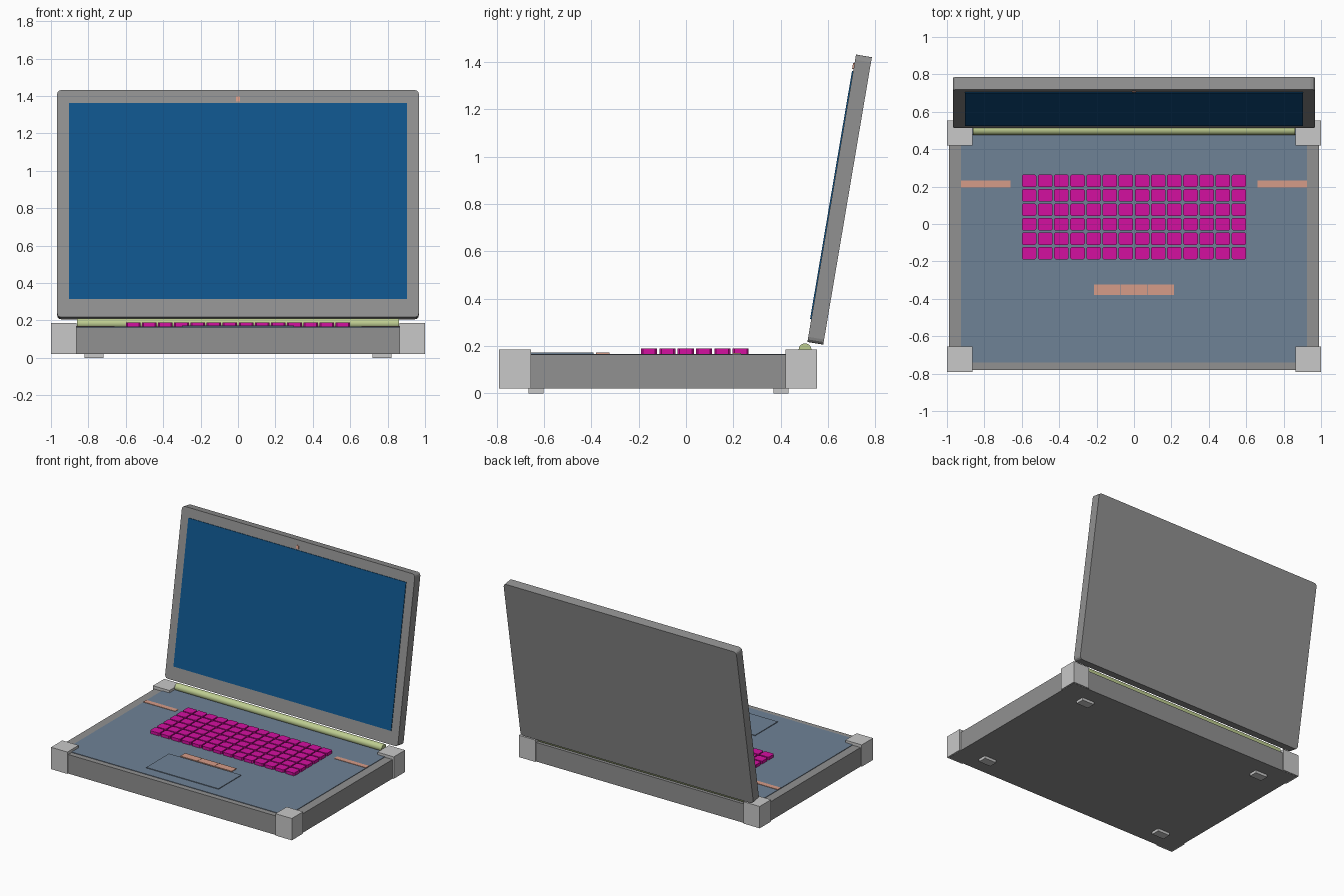
import bpy, math
from mathutils import Matrix, Vector

if "Cube" in bpy.data.objects:
    bpy.data.objects.remove(bpy.data.objects["Cube"])


def material(name, rgb):
    m = bpy.data.materials.new(name)
    lin = [(c / 255 / 12.92) if c < 10 else ((c / 255 + 0.055) / 1.055) ** 2.4 for c in rgb]
    m.diffuse_color = (*lin, 1)
    m.use_nodes = True
    m.node_tree.nodes["Principled BSDF"].inputs["Base Color"].default_value = m.diffuse_color
    return m


GREY = material("case grey", (145, 145, 145))
LIGHT = material("light grey", (200, 200, 200))
SLATE = material("slate deck", (111, 130, 150))
BLUE = material("screen blue", (15, 85, 140))
PINK = material("key magenta", (212, 16, 160))
TAN = material("tan accent", (214, 156, 136))
GREEN = material("hinge green", (190, 205, 145))


def box(name, x, y, z, mat, bevel=0, axis=None, segments=2):
    """Box from (min, max) ranges; bevels only edges parallel to axis when given."""
    bpy.ops.mesh.primitive_cube_add(size=1)
    ob = bpy.context.object
    ob.name = name
    size = Vector((x[1] - x[0], y[1] - y[0], z[1] - z[0]))
    mid = Vector((x[0] + x[1], y[0] + y[1], z[0] + z[1])) / 2
    ob.data.transform(Matrix.Translation(mid) @ Matrix.Diagonal((*size, 1)))
    ob.data.materials.append(mat)
    if bevel:
        weights = ob.data.attributes.new("bevel_weight_edge", "FLOAT", "EDGE")
        for e in ob.data.edges:
            a, b = (ob.data.vertices[i].co for i in e.vertices)
            weights.data[e.index].value = float(abs((a - b).normalized()[axis]) > 0.9)
        mod = ob.modifiers.new("bevel", "BEVEL")
        mod.limit_method = "WEIGHT"
        mod.width, mod.segments = bevel, segments
    return ob


def sides(lo, hi):
    return (("left", (-hi, -lo)), ("right", (lo, hi)))


# Base and deck
box("base_body", (-0.99, 0.99), (-0.78, 0.543), (0.02, 0.163), GREY)
box("deck_plate", (-0.925, 0.925), (-0.74, 0.505), (0.16, 0.167), SLATE)
box("touchpad", (-0.3, 0.3), (-0.66, -0.39), (0.165, 0.172), SLATE)

# Corner bumpers, feet and speaker strips
for side, xr in sides(0.864, 1.0):
    box(side + "_front_corner", xr, (-0.79, -0.656), (0.021, 0.185), LIGHT)
    box(side + "_rear_corner", xr, (0.42, 0.554), (0.021, 0.185), LIGHT)
for side, xr in sides(0.72, 0.82):
    box(side + "_front_foot", xr, (-0.665, -0.602), (0, 0.021), LIGHT)
    box(side + "_rear_foot", xr, (0.37, 0.433), (0, 0.021), LIGHT)
for side, xr in sides(0.66, 0.925):
    box(side + "_speaker", xr, (0.196, 0.233), (0.165, 0.17), TAN)

# Touchpad buttons
for i in range(3):
    x = (i - 1) * 0.143
    box(f"touchpad_button_{i}", (x - 0.0705, x + 0.0705), (-0.38, -0.323), (0.165, 0.173), TAN)

# Keyboard: 14 columns by 6 rows
for r in range(6):
    for c in range(14):
        x = -0.6 + c * 0.0863
        y = -0.19 + r * 0.0774
        box(f"key_{r}_{c}", (x, x + 0.078), (y, y + 0.068), (0.165, 0.189), PINK, 0.008, 2, 1)

# Hinge bar
bpy.ops.mesh.primitive_cylinder_add(vertices=24, radius=0.027, depth=1.72,
                                    location=(0, 0.503, 0.184), rotation=(0, math.pi / 2, 0))
hinge = bpy.context.object
hinge.name = "hinge_bar"
hinge.data.materials.append(GREEN)
bpy.ops.object.shade_smooth_by_angle()

# Lid built upright (front at y = 0, bottom at z = 0), then tilted back
tilt = math.radians(9.6)
lid = [
    box("lid", (-0.967, 0.967), (0, 0.068), (0, 1.232), GREY, 0.022, 1, 3),
    box("screen", (-0.904, 0.904), (-0.005, 0.004), (0.098, 1.161), BLUE),
    box("webcam", (-0.01, 0.01), (-0.006, 0.004), (1.17, 1.195), TAN),
]
for ob in lid:
    ob.matrix_world = Matrix.Translation((0, 0.513, 0.217)) @ Matrix.Rotation(-tilt, 4, "X")
